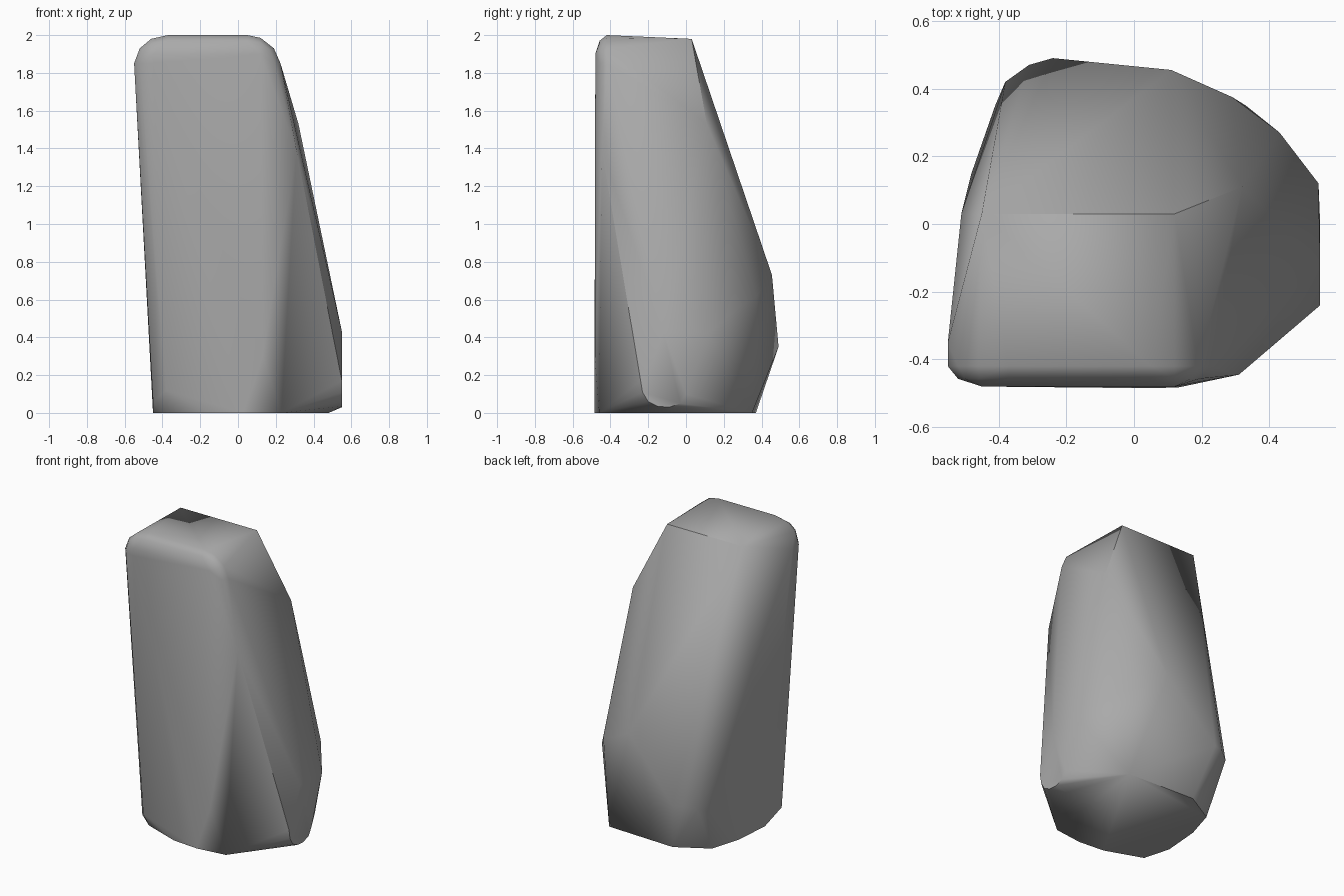
import bpy, bmesh, math
from mathutils import Vector

cube = bpy.data.objects.get("Cube")
if cube:
    bpy.data.objects.remove(cube, do_unlink=True)

# Plain grey stone
stone = bpy.data.materials.new("grey_stone")
stone.use_nodes = True
grey = (0.4, 0.4, 0.4, 1)
stone.diffuse_color = grey
stone.node_tree.nodes["Principled BSDF"].inputs["Base Color"].default_value = grey

# Rounded rim of the front slab: outer arch, softened towards the front face
arch = [(-.55, 1.85), (-.52, 1.93), (-.46, 1.98), (-.37, 2),
        (.05, 2), (.12, 1.985), (.19, 1.93), (.225, 1.85)]
centre = Vector((-.165, 1.55))
corners = []
for x, z in arch:
    inner = Vector((max(-.45, min(.12, x)), min(z, 1.9)))
    mid = Vector((x, z)).lerp(inner, .3)
    corners += [(x, -.42, z), (mid.x, -.457, mid.y), (inner.x, -.48, inner.y)]

# Top back edge
corners += [(-.45, .03, 1.98), (.12, .03, 1.98)]
# Right-hand ridges and flat cut face
corners += [(.31, -.445, 1.39), (.32, .11, 1.53), (.545, .12, .42),
            (.55, -.12, .43), (.55, -.24, .17), (.55, -.23, .11), (.55, -.2, .06),
            (.55, -.15, .035), (.55, -.09, .03), (.55, -.03, .05), (.55, 0, .1)]
# Back shoulder
corners += [(.11, .455, .73), (.29, .375, .62), (.43, .27, .55),
            (-.24, .49, .35), (-.31, .47, .35), (-.38, .42, .33), (-.41, .35, .3),
            (-.51, .03, 1.15), (-.48, .15, .6), (-.55, -.35, 1.85)]
# Footprint on the ground
corners += [(x, y, 0) for x, y in [
    (.48, -.07), (.33, .35), (-.16, .37), (-.37, .25), (-.43, .05), (-.45, -.2),
    (-.4, -.38), (-.15, -.47), (.03, -.485), (.23, -.46)]]
corners += [(-.45, -.38, .06), (-.38, -.47, .12), (.13, -.483, .3)]

# Wrap the corners into one faceted boulder
bm = bmesh.new()
for c in corners:
    bm.verts.new(c)
hull = bmesh.ops.convex_hull(bm, input=bm.verts)
loose = {g for g in hull["geom_interior"] + hull["geom_unused"]
         if isinstance(g, bmesh.types.BMVert)}
bmesh.ops.delete(bm, geom=list(loose), context='VERTS')
bmesh.ops.dissolve_limit(bm, angle_limit=math.radians(1), verts=bm.verts, edges=bm.edges)
bmesh.ops.recalc_face_normals(bm, faces=bm.faces)
mesh = bpy.data.meshes.new("boulder")
bm.to_mesh(mesh)
bm.free()
boulder = bpy.data.objects.new("boulder", mesh)
bpy.context.collection.objects.link(boulder)
mesh.materials.append(stone)

# Soft facets with crisp outer edges
bpy.context.view_layer.objects.active = boulder
boulder.select_set(True)
bpy.ops.object.shade_smooth_by_angle(angle=math.radians(35))
